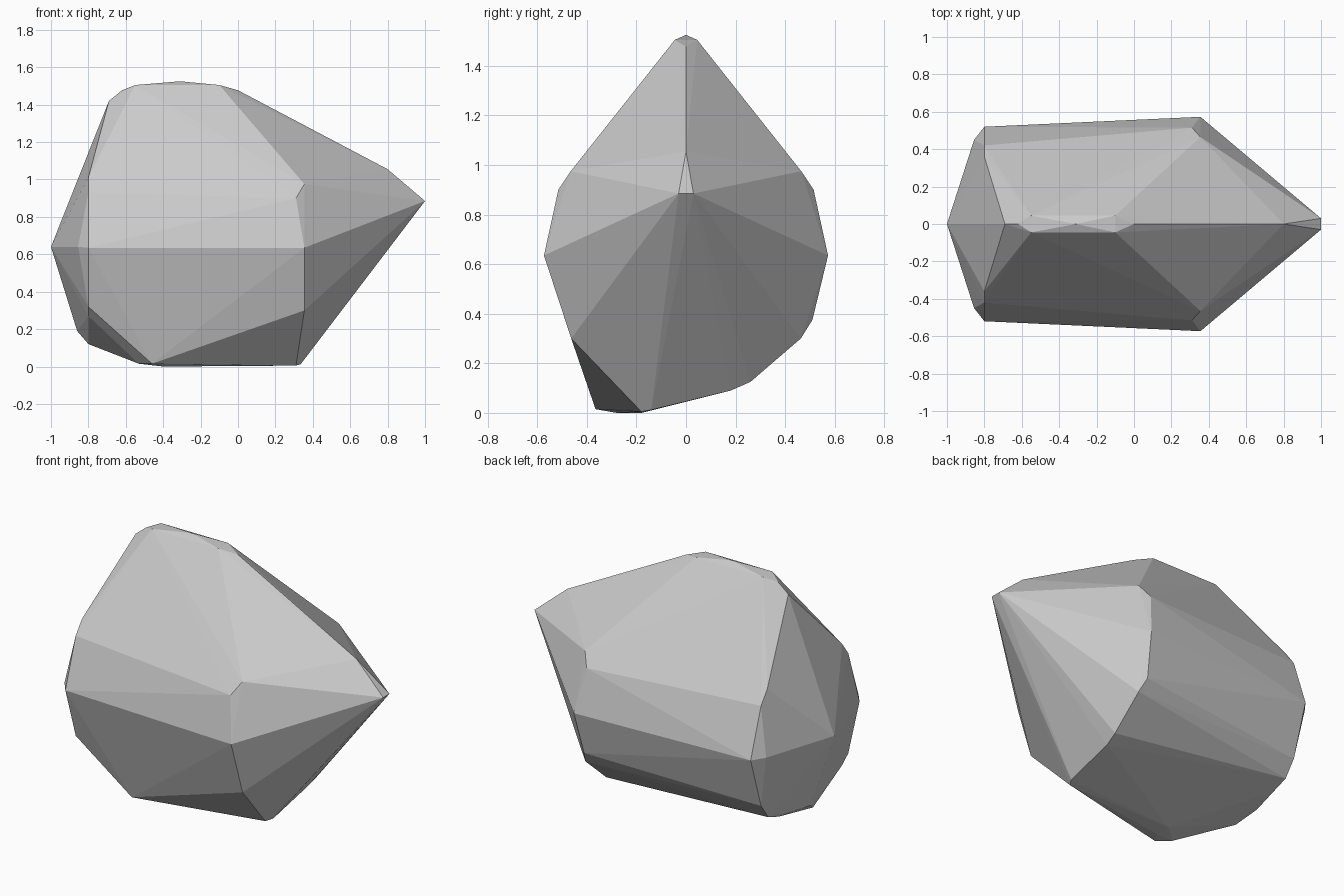
import bpy, bmesh

cube = bpy.data.objects.get("Cube")
if cube:
    bpy.data.objects.remove(cube, do_unlink=True)

# Stone colour
grey = bpy.data.materials.new("stone_grey")
grey.use_nodes = True
tone = (0.6, 0.6, 0.6, 1)
grey.diffuse_color = tone
grey.node_tree.nodes["Principled BSDF"].inputs["Base Color"].default_value = tone

# Corners that repeat on both sides
paired = [
    (1, .03, .885), (-.1, .045, 1.505), (-.55, .045, 1.505),   # tip and crown
    (.355, .465, .975), (.31, .515, .9), (.355, .573, .635),   # broad shoulder
    (-.8, .36, 1.01), (-.8, .42, .93), (-.8, .52, .635),       # blunt end
    (-.855, .45, .64), (-.8, .42, .32), (.355, .463, .3),
]
# Corners along the ridge
ridge = [(.8, 0, 1.055), (0, 0, 1.477), (-.31, 0, 1.525),
         (-.62, 0, 1.477), (-.69, 0, 1.42), (-1, 0, .64)]
# Uneven underside
underside = [
    (-.46, -.365, .015), (-.53, -.3, .015), (-.4, -.28, 0), (-.4, -.18, 0),
    (.31, -.18, .005), (.335, -.14, .012), (.35, -.385, .25), (-.8, -.36, .27),
    (.33, .51, .375), (.355, .26, .125), (.345, .18, .09),
    (-.8, .35, .225), (-.8, .25, .19), (-.8, -.08, .12), (-.86, .03, .19),
]

# Wrap the corners in one faceted boulder
bm = bmesh.new()
for x, y, z in paired:
    for side in (-1, 1):
        bm.verts.new((x, y * side, z))
for p in ridge + underside:
    bm.verts.new(p)
hull = bmesh.ops.convex_hull(bm, input=bm.verts[:])
loose = [v for v in bm.verts if not v.link_faces]
bmesh.ops.delete(bm, geom=loose, context='VERTS')
bmesh.ops.recalc_face_normals(bm, faces=bm.faces[:])

mesh = bpy.data.meshes.new("boulder")
bm.to_mesh(mesh)
bm.free()
mesh.materials.append(grey)
boulder = bpy.data.objects.new("boulder", mesh)
bpy.context.collection.objects.link(boulder)
